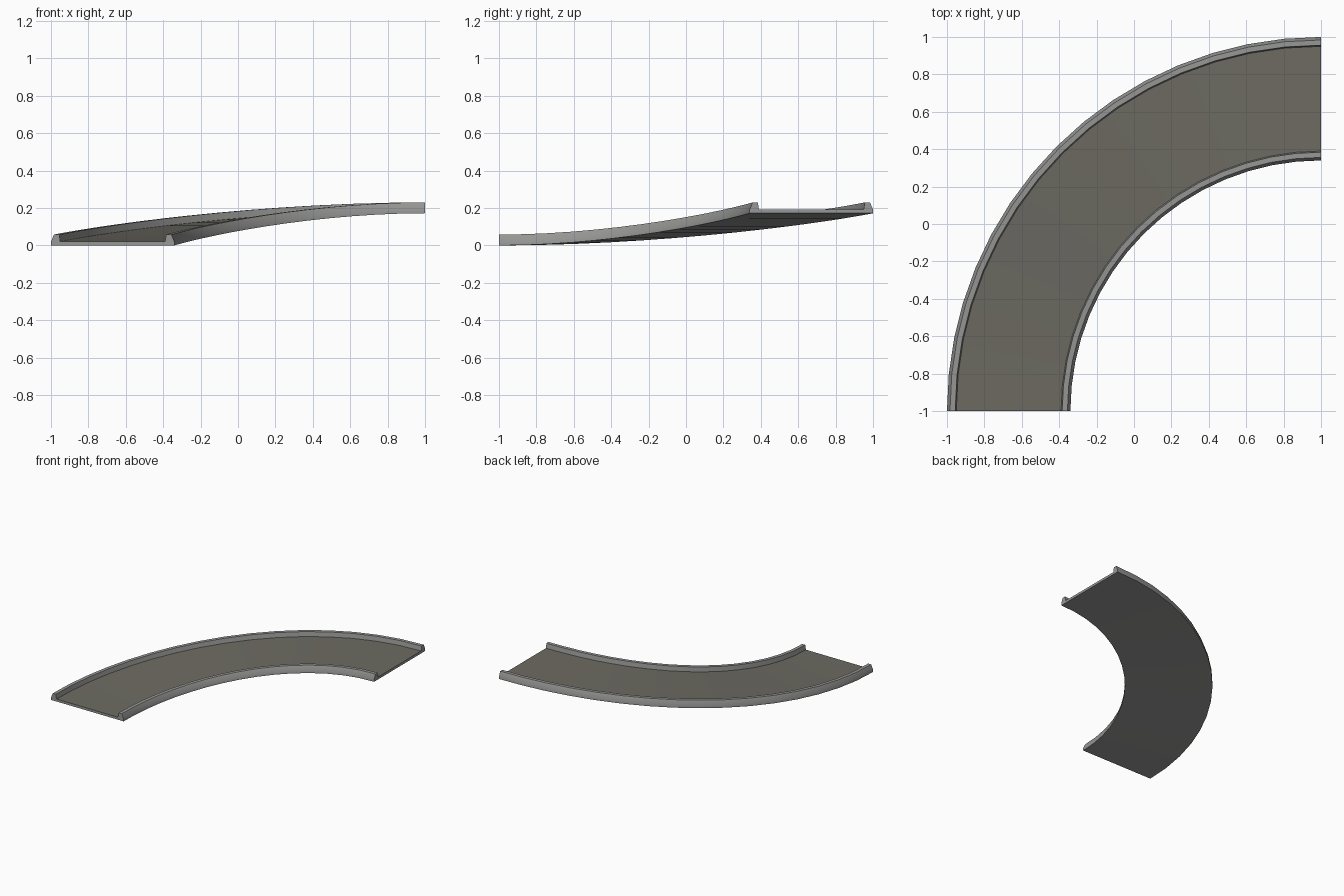
import bpy, bmesh, math

if "Cube" in bpy.data.objects:
    bpy.data.objects.remove(bpy.data.objects["Cube"])

SEG = 16            # steps around the quarter turn
RISE = 0.172        # total climb
CX, CY = 1.0, -1.0  # centre of the turn


def material(name, col):
    m = bpy.data.materials.new(name)
    m.diffuse_color = (*col, 1)
    m.use_nodes = True
    m.node_tree.nodes["Principled BSDF"].inputs["Base Color"].default_value = m.diffuse_color
    return m


grey = material("rail grey", (0.31, 0.31, 0.305))
road = material("road brown grey", (0.152, 0.146, 0.122))


def sweep(name, profile, mats, edge_mats):
    """Sweep a closed (radius, height) profile round the climbing turn."""
    bm = bmesh.new()
    rings = []
    for i in range(SEG + 1):
        t = i / SEG
        a = t * math.pi / 2
        lift = RISE * t * t * (3 - 2 * t)
        rings.append([bm.verts.new((CX - r * math.cos(a), CY + r * math.sin(a), z + lift))
                      for r, z in profile])
    n = len(profile)
    for a, b in zip(rings, rings[1:]):
        for j in range(n):
            k = (j + 1) % n
            f = bm.faces.new((a[j], a[k], b[k], b[j]))
            f.material_index = edge_mats.get(j, 0)
            f.smooth = True
    bm.faces.new(rings[0])
    bm.faces.new(rings[-1])
    bmesh.ops.recalc_face_normals(bm, faces=bm.faces)
    me = bpy.data.meshes.new(name)
    bm.to_mesh(me)
    bm.free()
    for m in mats:
        me.materials.append(m)
    ob = bpy.data.objects.new(name, me)
    bpy.context.collection.objects.link(ob)
    bpy.context.view_layer.objects.active = ob
    ob.select_set(True)
    bpy.ops.object.shade_smooth_by_angle(angle=math.radians(25))
    ob.select_set(False)
    return ob


# one-piece channel: grey underside and sloped rails, coloured road surface
IN, OUT = 1.34, 2.0
half = [(0.0, 0.0), (0.0, 0.02), (0.016, 0.058), (0.044, 0.058), (0.05, 0.02)]
profile = [(IN + d, z) for d, z in half] + [(OUT - d, z) for d, z in reversed(half)]
sweep("curved_ramp", profile, [grey, road], {4: 1})
